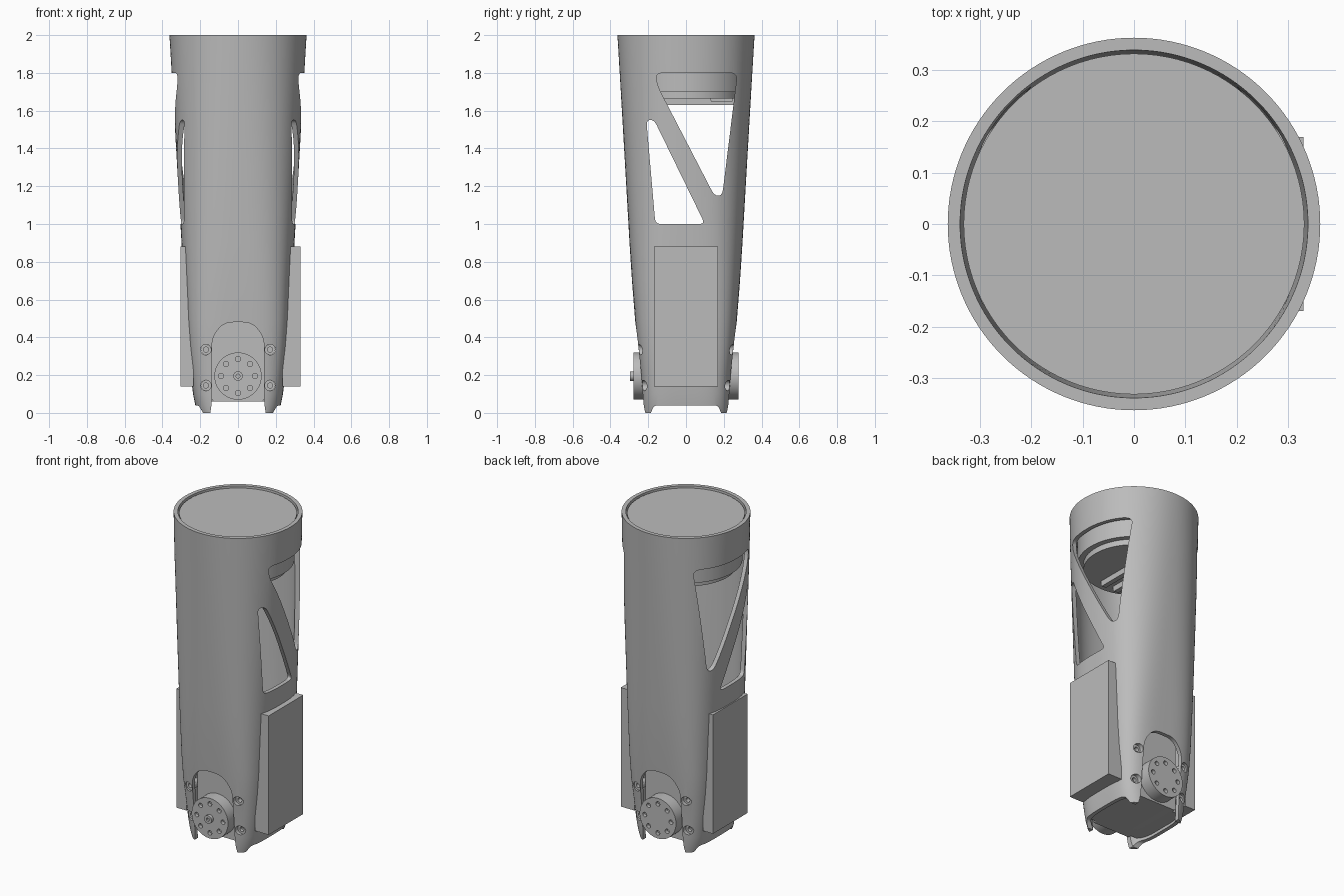
import bpy, bmesh, math
from mathutils import Vector

if "Cube" in bpy.data.objects:
    bpy.data.objects.remove(bpy.data.objects["Cube"])

GREY = (0.5, 0.5, 0.5, 1)
mat = bpy.data.materials.new("plain_grey")
mat.use_nodes = True
mat.diffuse_color = GREY
mat.node_tree.nodes["Principled BSDF"].inputs["Base Color"].default_value = GREY


def finish(bm, name):
    """Turn a bmesh into a linked grey object."""
    bmesh.ops.recalc_face_normals(bm, faces=bm.faces[:])
    mesh = bpy.data.meshes.new(name)
    bm.to_mesh(mesh)
    bm.free()
    mesh.materials.append(mat)
    obj = bpy.data.objects.new(name, mesh)
    bpy.context.collection.objects.link(obj)
    return obj


def rounded(points, radius, steps=6):
    """Polygon with its corners softened by small curves."""
    out = []
    pts = [Vector(p) for p in points]
    for i, p in enumerate(pts):
        ends = []
        for q in (pts[i - 1], pts[(i + 1) % len(pts)]):
            d = q - p
            ends.append(p + d.normalized() * min(radius, d.length * 0.45))
        for s in range(steps + 1):
            t = s / steps
            out.append(ends[0] * (1 - t) ** 2 + p * 2 * t * (1 - t) + ends[1] * t * t)
    return out


def circle(a, b, r, n=32):
    return [(a + r * math.cos(math.tau * i / n), b + r * math.sin(math.tau * i / n))
            for i in range(n)]


def rect(a0, a1, b0, b1):
    return [(a0, b0), (a1, b0), (a1, b1), (a0, b1)]


def prism(name, outline, axis, lo, hi):
    """Extrude a flat outline along one axis."""
    place = {"x": lambda p, h: (h, p[0], p[1]),
             "y": lambda p, h: (p[0], h, p[1]),
             "z": lambda p, h: (p[0], p[1], h)}[axis]
    bm = bmesh.new()
    a = [bm.verts.new(place(p, lo)) for p in outline]
    b = [bm.verts.new(place(p, hi)) for p in outline]
    bm.faces.new(a)
    bm.faces.new(b)
    for i in range(len(a)):
        bm.faces.new((a[i - 1], a[i], b[i], b[i - 1]))
    return finish(bm, name)


def activate(obj):
    bpy.ops.object.select_all(action="DESELECT")
    obj.select_set(True)
    bpy.context.view_layer.objects.active = obj


def cut(obj, cutters):
    """Subtract every cutter, then discard it."""
    activate(obj)
    for c in cutters:
        c.hide_render = True
        m = obj.modifiers.new("cut", "BOOLEAN")
        m.operation = "DIFFERENCE"
        m.solver = "EXACT"
        m.object = c
        bpy.ops.object.modifier_apply(modifier=m.name)
        bpy.data.objects.remove(c)


def smooth(obj, angle=30):
    activate(obj)
    bpy.ops.object.shade_smooth_by_angle(angle=math.radians(angle))


# Shell: round at the top, rounded square at the foot (z, x radius, y radius, power)
SECTIONS = [(0, .212, .23, 4), (.04, .226, .233, 4), (.1, .238, .236, 4),
            (.2, .25, .242, 4), (.36, .265, .258, 4), (.5, .276, .27, 3.7),
            (.7, .287, .286, 3.3), (.9, .299, .299, 3), (1.25, .319, .319, 2.6),
            (1.75, .348, .348, 2.2), (2, .363, .363, 2)]
SEGS = 128
WALL = 0.024


def ring(bm, section, inset):
    z, rx, ry, power = section
    verts = []
    for i in range(SEGS):
        c, s = math.cos(math.tau * i / SEGS), math.sin(math.tau * i / SEGS)
        k = (abs(c) ** power + abs(s) ** power) ** (-1 / power)
        verts.append(bm.verts.new(((rx - inset) * c * k, (ry - inset) * s * k, z)))
    return verts


bm = bmesh.new()
rings = [ring(bm, s, 0) for s in SECTIONS] + [ring(bm, s, WALL) for s in reversed(SECTIONS)]
for r, lower in enumerate(rings):
    upper = rings[(r + 1) % len(rings)]
    for i in range(SEGS):
        j = (i + 1) % SEGS
        bm.faces.new((lower[i], lower[j], upper[j], upper[i]))
shell = finish(bm, "tapered_shell")

# Side windows, end openings, foot arches and screw holes
upper_window = [(-.16, 1.8), (-.15, 1.73), (.15, 1.15), (.192, 1.15), (.272, 1.8)]
lower_window = [(-.21, 1.55), (-.162, 1.0), (.1, 1.0), (-.168, 1.55)]
opening = [(-.155, -.05), (-.138, .05), (-.138, .4), (-.075, .48),
           (.075, .48), (.138, .4), (.138, .05), (.155, -.05)]
arch = [(-.205, -.05), (-.17, .04), (.17, .04), (.205, -.05)]
SCREWS = [(x, z) for x in (-.17, .17) for z in (.145, .335)]
cutters = [prism("cutter", rounded(upper_window, .04), "x", -1, 1),
           prism("cutter", rounded(lower_window, .03), "x", -1, 1),
           prism("cutter", rounded(opening, .05), "y", -1, 1),
           prism("cutter", rounded(arch, .02), "x", -1, 1)]
for side in (-1, 1):
    for x, z in SCREWS:
        cutters.append(prism("cutter", circle(x, z, .028), "y", side * .12, side * .5))
cut(shell, cutters)
smooth(shell)

# Screws seated in their holes
for side, end in ((-1, "front"), (1, "back")):
    for x, z in SCREWS:
        depth = .205 if z < .2 else .225
        screw = prism(end + "_screw", circle(x, z, .0275), "y", side * .17, side * depth)
        cut(screw, [prism("cutter", circle(x, z, .014, 16), "y", side * .185, side * .4)])
        smooth(screw)

# Motor block inside the foot
block = [(-.137, .06), (-.137, .55), (.137, .55), (.137, .06)]
smooth(prism("motor_block", rounded(block, .015), "y", -.2, .2))
prism("motor_base", rect(-.205, .205, .06, .12), "y", -.18, .18)

# Round output plates with a circle of bolt holes
for side, end in ((-1, "front"), (1, "back")):
    plate = prism(end + "_output_plate", circle(0, .195, .125, 64), "y", side * .19, side * .277)
    cut(plate, [prism("cutter", circle(x, z, .014, 16), "y", side * .255, side * .4)
                for x, z in circle(0, .195, .09, 8)])
    smooth(plate)
hub = prism("front_hub", circle(0, .195, .025), "y", -.297, -.27)
cut(hub, [prism("cutter", circle(0, .195, .01, 16), "y", -.4, -.285)])
smooth(hub)

# Side boxes, the left one standing out a little further
prism("left_side_box", rect(-.17, .17, .14, .88), "x", .235, .33)
prism("right_side_box", rect(-.17, .17, .14, .88), "x", -.305, -.235)

# Top drum closing the tube
smooth(prism("top_disc", circle(0, 0, .332, 96), "z", 1.86, 1.99))
smooth(prism("drum", circle(0, 0, .318, 96), "z", 1.7, 1.87))
smooth(prism("drum_base", circle(0, 0, .285, 96), "z", 1.665, 1.71))

# Rails and connector under the drum
for x in (-.045, .045):
    rail = rounded([(-.22, 1.63), (.26, 1.63), (.26, 1.67), (-.22, 1.67)], .015)
    smooth(prism("drum_rail", rail, "x", x - .015, x + .015))
connector = rounded([(.13, 1.645), (.25, 1.645), (.25, 1.69), (.13, 1.69)], .015)
smooth(prism("connector", connector, "x", -.07, .07))
